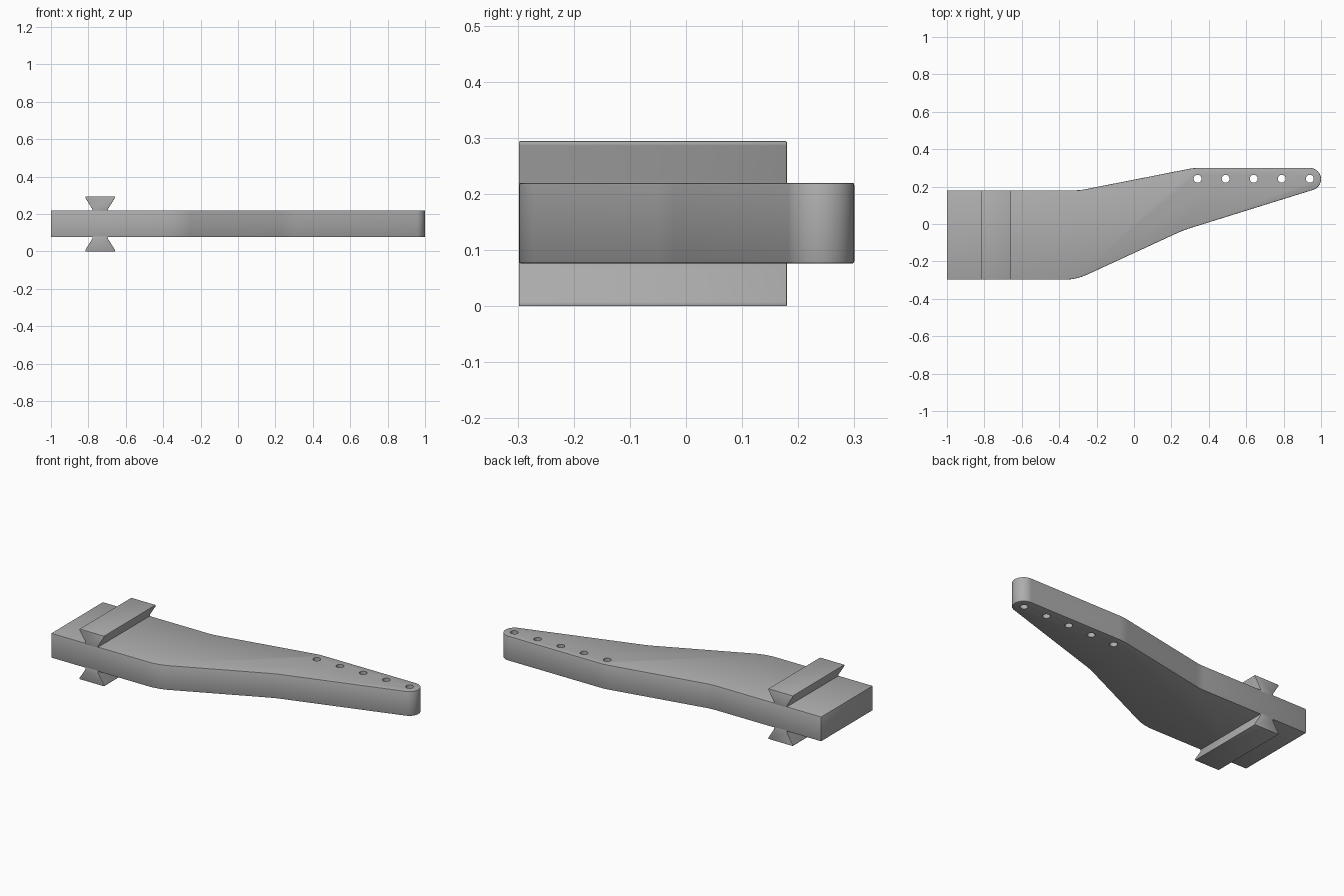
import bpy
import bmesh
from math import cos, sin, radians
from mathutils import Vector

cube = bpy.data.objects.get("Cube")
if cube:
    bpy.data.objects.remove(cube)

GREY = (0.42, 0.42, 0.42, 1)
grey = bpy.data.materials.new("plain grey")
grey.use_nodes = True
grey.diffuse_color = GREY
grey.node_tree.nodes["Principled BSDF"].inputs["Base Color"].default_value = GREY

FRONT, BACK = -0.298, 0.18        # depth of the wide end
BOTTOM, TOP = 0.076, 0.22         # thickness of the arm
HEIGHT = 0.294                    # full height over both rails


def rounded(before, corner, after, length, steps=8):
    """Ease a corner with a short quadratic curve."""
    a, c, b = Vector(before), Vector(corner), Vector(after)
    p = c + (a - c).normalized() * length
    q = c + (b - c).normalized() * length
    return [p * (1 - t) ** 2 + c * 2 * t * (1 - t) + q * t * t
            for t in (i / steps for i in range(steps + 1))]


def prism(name, points, offset):
    """Extrude a closed loop of 3D points along an offset."""
    bm = bmesh.new()
    face = bm.faces.new([bm.verts.new(p) for p in points])
    new = bmesh.ops.extrude_face_region(bm, geom=[face])["geom"]
    bmesh.ops.translate(bm, vec=offset,
                        verts=[v for v in new if isinstance(v, bmesh.types.BMVert)])
    bmesh.ops.recalc_face_normals(bm, faces=bm.faces)
    mesh = bpy.data.meshes.new(name)
    bm.to_mesh(mesh)
    bm.free()
    mesh.materials.append(grey)
    obj = bpy.data.objects.new(name, mesh)
    bpy.context.collection.objects.link(obj)
    return obj


def activate(obj):
    bpy.ops.object.select_all(action="DESELECT")
    obj.select_set(True)
    bpy.context.view_layer.objects.active = obj


def soften(obj, width):
    """Round off the sharp edges slightly."""
    bevel = obj.modifiers.new("edge rounding", "BEVEL")
    bevel.width = width
    bevel.segments = 2
    bevel.limit_method = "ANGLE"
    bevel.angle_limit = radians(40)
    activate(obj)
    bpy.ops.object.modifier_apply(modifier=bevel.name)


# Arm outline: wide end, tapered waist, round tip
tip = [(0.94 + 0.06 * cos(radians(a)), 0.24 + 0.06 * sin(radians(a)))
       for a in range(-73, 91, 9)] + [(0.94, 0.30)]
heel, waist = (-0.31, FRONT), (0.265, -0.033)
shoulder, bend = (0.32, 0.30), (-0.29, BACK)
outline = [(-1, FRONT)]
outline += rounded((-1, FRONT), heel, waist, 0.065)
outline += rounded(heel, waist, tip[0], 0.04)
outline += tip
outline += rounded(tip[-1], shoulder, bend, 0.03)
outline += rounded(shoulder, bend, (-1, BACK), 0.03)
outline += [(-1, BACK)]
arm = prism("arm", [(p[0], p[1], BOTTOM) for p in outline], (0, 0, TOP - BOTTOM))
soften(arm, 0.004)

# Row of holes drilled through the narrow end
for i in range(5):
    ring = [(0.34 + 0.15 * i + 0.021 * cos(radians(a)),
             0.242 + 0.021 * sin(radians(a)), 0) for a in range(0, 360, 15)]
    cutter = prism("hole_cutter", ring, (0, 0, HEIGHT))
    cutter.hide_render = True
    cut = arm.modifiers.new("hole", "BOOLEAN")
    cut.operation = "DIFFERENCE"
    cut.solver = "EXACT"
    cut.object = cutter
    activate(arm)
    bpy.ops.object.modifier_apply(modifier=cut.name)
    bpy.data.objects.remove(cutter)
activate(arm)
bpy.ops.object.shade_smooth_by_angle(angle=radians(35))

# Dovetail rails crossing the wide end, above and below
MID = -0.737
half = [(0.042, TOP - 0.01), (0.042, TOP + 0.007), (0.079, HEIGHT - 0.008),
        (0.079, HEIGHT)]
profile = [(MID + x, z) for x, z in half] + [(MID - x, z) for x, z in reversed(half)]
for name, flip in (("upper_rail", False), ("lower_rail", True)):
    loop = [(x, FRONT, HEIGHT - z if flip else z) for x, z in profile]
    rail = prism(name, loop, (0, BACK - FRONT, 0))
    soften(rail, 0.002)
    bpy.ops.object.shade_smooth_by_angle(angle=radians(35))
